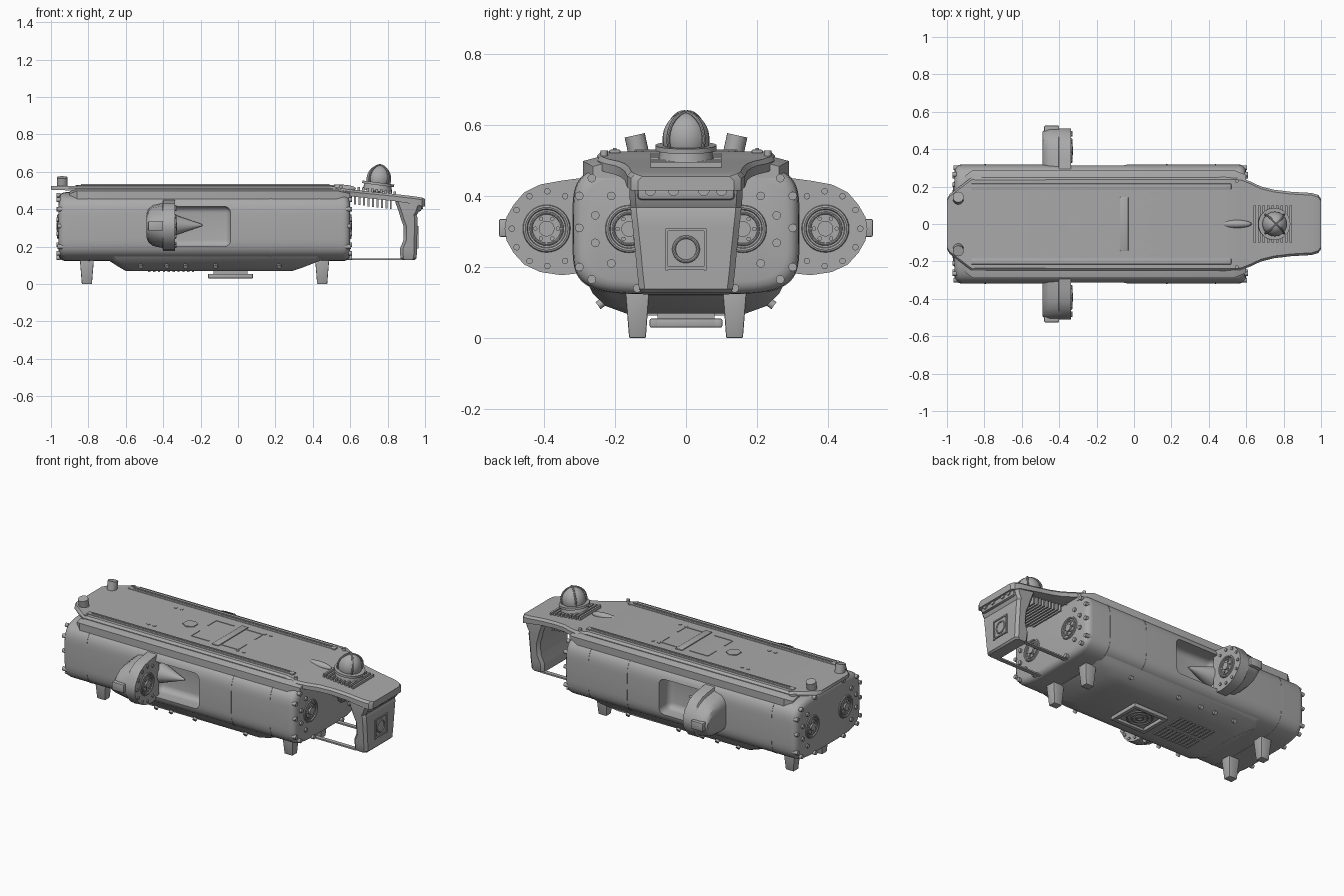
import bpy, bmesh, math
from mathutils import Vector, Matrix

if "Cube" in bpy.data.objects:
    bpy.data.objects.remove(bpy.data.objects["Cube"])


def material(name, value):
    m = bpy.data.materials.new(name)
    m.use_nodes = True
    m.diffuse_color = (value, value, value, 1)
    m.node_tree.nodes["Principled BSDF"].inputs["Base Color"].default_value = (value, value, value, 1)
    return m


GREY = material("plain_grey", 0.4)


def finish(name, bm, bevel=0, segments=2):
    bmesh.ops.recalc_face_normals(bm, faces=bm.faces)
    if bevel:
        bmesh.ops.bevel(bm, geom=bm.edges[:], offset=bevel, segments=segments, affect='EDGES', profile=0.5)
    me = bpy.data.meshes.new(name)
    bm.to_mesh(me)
    bm.free()
    me.materials.append(GREY)
    ob = bpy.data.objects.new(name, me)
    bpy.context.collection.objects.link(ob)
    bpy.ops.object.select_all(action='DESELECT')
    ob.select_set(True)
    bpy.context.view_layer.objects.active = ob
    bpy.ops.object.shade_smooth_by_angle(angle=math.radians(32))
    return ob


def loft(name, rings, bevel=0):
    """Skin a list of equal-length rings and cap both ends."""
    bm = bmesh.new()
    vs = [[bm.verts.new(p) for p in r] for r in rings]
    n = len(rings[0])
    for a, b in zip(vs, vs[1:]):
        for i in range(n):
            bm.faces.new((a[i], a[(i + 1) % n], b[(i + 1) % n], b[i]))
    bm.faces.new(vs[0])
    bm.faces.new(vs[-1])
    return finish(name, bm, bevel)


def box(name, lo, hi, bevel=0, segments=2):
    lo, hi = Vector(lo), Vector(hi)
    bm = bmesh.new()
    bmesh.ops.create_cube(bm, size=1, matrix=Matrix.Translation((lo + hi) / 2) @ Matrix.Diagonal((*(hi - lo), 1)))
    return finish(name, bm, bevel, segments)


def cyl(name, centre, r, depth, axis=(0, 0, 1), r2=None, sides=24):
    bm = bmesh.new()
    rot = Vector(axis).to_track_quat('Z', 'Y').to_matrix().to_4x4()
    bmesh.ops.create_cone(bm, cap_ends=True, segments=sides, radius1=r, radius2=r if r2 is None else r2,
                          depth=depth, matrix=Matrix.Translation(centre) @ rot)
    return finish(name, bm)


def ring(name, centre, r, tube, axis=(0, 0, 1), squash=1.0, sides=32):
    """Torus around an axis."""
    rot = Vector(axis).to_track_quat('Z', 'Y').to_matrix()
    bm = bmesh.new()
    grid = []
    for i in range(sides):
        a = math.tau * i / sides
        row = []
        for j in range(8):
            b = math.tau * j / 8
            d = r + tube * math.cos(b)
            p = Vector((d * math.cos(a), d * math.sin(a), tube * squash * math.sin(b)))
            row.append(bm.verts.new(rot @ p + Vector(centre)))
        grid.append(row)
    for i in range(sides):
        for j in range(8):
            a, b = grid[i], grid[(i + 1) % sides]
            bm.faces.new((a[j], a[(j + 1) % 8], b[(j + 1) % 8], b[j]))
    return finish(name, bm)


def hull_ring(x, inset=0.0):
    pts = []
    for i in range(72):
        a = math.tau * i / 72
        c, s = math.cos(a), math.sin(a)
        y = math.copysign(abs(c) ** 0.42, c) * (0.318 - inset)
        z = math.copysign(abs(s) ** 0.42, s) * (0.184 - inset)
        pts.append((x, y, 0.307 + z))
    return pts


def thruster(name, x, y, z, s):
    """Round port with hub and spokes on a face pointing along s * x."""
    ring(name + "_outer_ring", (x, y, z), 0.06, 0.007, (1, 0, 0))
    ring(name + "_inner_ring", (x, y, z), 0.044, 0.004, (1, 0, 0))
    cyl(name + "_hub", (x + s * 0.004, y, z), 0.022, 0.012, (1, 0, 0))
    for k in range(6):
        a = math.tau * k / 6
        cyl(name + "_bolt", (x, y + 0.032 * math.cos(a), z + 0.032 * math.sin(a)), 0.006, 0.012, (1, 0, 0), sides=10)


# Main hull with a recess in each flank
ends = [(0, 0.034), (0.004, 0.02), (0.012, 0.009), (0.025, 0.002), (0.04, 0)]
hull = loft("hull", [hull_ring(-0.96 + d, i) for d, i in ends] + [hull_ring(0.6 - d, i) for d, i in reversed(ends)])
for s in (-1, 1):
    cutter = box("recess_cutter", (-0.37, min(s * 0.215, s * 0.45), 0.2), (-0.04, max(s * 0.215, s * 0.45), 0.415), 0.035, 5)
    mod = hull.modifiers.new("recess", 'BOOLEAN')
    mod.object, mod.solver = cutter, 'EXACT'
    bpy.context.view_layer.objects.active = hull
    bpy.ops.object.modifier_apply(modifier=mod.name)
    bpy.data.objects.remove(cutter)
hull.select_set(True)
bpy.context.view_layer.objects.active = hull
bpy.ops.object.shade_smooth_by_angle(angle=math.radians(32))
for x in (-0.795, 0.175, 0.435):
    loft("hull_seam", [hull_ring(x - 0.003, -0.0015), hull_ring(x + 0.003, -0.0015)])

# Keel under the hull
def keel_ring(z, x0, x1, w):
    c = 0.05
    half = [(x0 + c, -w), (x1 - c, -w), (x1, -w + c), (x1, w - c), (x1 - c, w), (x0 + c, w), (x0, w - c), (x0, -w + c)]
    return [(x, y, z) for x, y in half]


loft("keel", [keel_ring(0.17, -0.74, 0.52, 0.285), keel_ring(0.125, -0.69, 0.44, 0.262),
              keel_ring(0.09, -0.635, 0.35, 0.225), keel_ring(0.07, -0.6, 0.29, 0.17)])

# Sonar frame and grille on the underside
box("sonar_mount", (-0.13, -0.08, 0.045), (0.05, 0.08, 0.08))
for s in (-1, 1):
    box("sonar_frame_side", (-0.16, s * 0.09 - 0.012, 0.03), (0.08, s * 0.09 + 0.012, 0.055), 0.004)
    box("sonar_frame_end", (-0.04 + s * 0.108 - 0.012, -0.1, 0.03), (-0.04 + s * 0.108 + 0.012, 0.1, 0.055), 0.004)
    for k in range(10):
        x = -0.48 + 0.026 * k
        box("grille_slat", (x, s * 0.065 - 0.05, 0.064), (x + 0.012, s * 0.065 + 0.05, 0.075))
for r in (0.07, 0.045, 0.02):
    ring("sonar_ring", (-0.04, 0, 0.044), r, 0.006)

# Feet
for x in (-0.808, 0.45):
    for s in (-1, 1):
        rings = []
        for z, hx, y0, y1 in ((0, 0.027, 0.113, 0.16), (0.15, 0.039, 0.102, 0.172)):
            rings.append([(x - hx, s * y0, z), (x + hx, s * y0, z), (x + hx, s * y1, z), (x - hx, s * y1, z)])
        loft("foot", rings, 0.004)

# Deck, skirt and sloping tail
def deck_ring(x, w, zb, zt, slope=0.012):
    half = [(w, zb), (w, zt - 0.012), (w - slope, zt)]
    return [(x, y, z) for y, z in half] + [(x, -y, z) for y, z in reversed(half)]


loft("deck", [deck_ring(*p) for p in (
    (-1, 0.135, 0.505, 0.525), (-0.985, 0.16, 0.503, 0.525), (-0.87, 0.248, 0.5, 0.525), (0.49, 0.25, 0.49, 0.525),
    (0.57, 0.248, 0.475, 0.51), (0.62, 0.228, 0.467, 0.503), (0.68, 0.2, 0.46, 0.497), (0.75, 0.183, 0.453, 0.49),
    (0.84, 0.172, 0.443, 0.481), (0.95, 0.166, 0.425, 0.468), (0.985, 0.155, 0.415, 0.462), (1, 0.135, 0.415, 0.455))])
loft("deck_skirt", [deck_ring(x, w, 0.45, z, 0.045) for x, w, z in
                    ((-0.9, 0.26, 0.495), (-0.86, 0.29, 0.51), (0.53, 0.29, 0.51), (0.6, 0.262, 0.495))])
for s in (-1, 1):
    box("deck_rail", (-0.87, s * 0.2 - 0.016, 0.52), (0.52, s * 0.2 + 0.016, 0.53), 0.004)
    box("rail_slot", (-0.84, s * 0.2 - 0.005, 0.525), (0.49, s * 0.2 + 0.005, 0.535))
    for x in (-0.86, -0.51, -0.47, 0.09, 0.13, 0.55):
        y = 0.23 if x in (-0.86, 0.55) else 0.13
        cyl("deck_bolt", (x, s * y, 0.52), 0.01, 0.016, sides=12)
    # Hatch corner brackets
    for x0, x1 in ((-0.23, -0.11), (-0.03, 0.085)):
        box("hatch_edge", (x0, s * 0.12 - 0.003, 0.52), (x1, s * 0.12 + 0.003, 0.528))
    for x in (-0.23, 0.085):
        box("hatch_bracket", (x - 0.003, s * 0.08 - 0.04, 0.52), (x + 0.003, s * 0.08 + 0.04, 0.528))
    # Angled beacons at the bow
    cyl("beacon", (-0.94, s * 0.138, 0.542), 0.029, 0.058, (0, s * 0.22, 1))
box("hatch_bar", (-0.075, -0.145, 0.52), (-0.03, 0.145, 0.531), 0.004)
cyl("hex_plug", (-0.32, 0, 0.524), 0.042, 0.012, sides=6)

# Camera dome on a finned base, leaning with the tail
lean = Vector((0.13, 0, 1)).normalized()
tilt = lean.to_track_quat('Z', 'Y').to_matrix().to_4x4()
base = Vector((0.745, 0, 0.5))
for k in range(9):
    x = 0.64 + 0.024 * k
    z = 0.5 - (x - 0.64) * 0.13
    box("heat_fin", (x, -0.1, z - 0.015), (x + 0.012, 0.1, z + 0.02))
    box("lower_fin", (x - 0.02, -0.12, z - 0.075), (x - 0.01, 0.12, z - 0.02))
cyl("dome_neck", base + lean * 0.018, 0.08, 0.045, lean, 0.07)
cyl("dome_collar", base + lean * 0.036, 0.086, 0.014, lean, sides=40)
bm = bmesh.new()
bmesh.ops.create_uvsphere(bm, u_segments=32, v_segments=20, radius=0.066,
                          matrix=Matrix.Translation(base + lean * 0.06) @ tilt @ Matrix.Diagonal((1, 1, 1.15, 1)))
finish("camera_dome", bm)
for side in ((1, 1, 0), (1, -1, 0)):
    ring("dome_cage", base + lean * 0.066, 0.071, 0.005, tilt.to_3x3() @ Vector(side))
bm = bmesh.new()
bmesh.ops.create_uvsphere(bm, u_segments=20, v_segments=12, radius=1,
                          matrix=Matrix.Translation((0.54, 0, 0.51)) @ Matrix.Diagonal((0.09, 0.022, 0.022, 1)))
finish("cable_fairing", bm)

# Tail handle with rear panel and sensor band
def handle_ring(z, x0, x1, w, c=0.016):
    return [(x, y, z) for x, y in ((x0 + c, -w), (x1 - c, -w), (x1, -w + c), (x1, w - c),
                                   (x1 - c, w), (x0 + c, w), (x0, w - c), (x0, -w + c))]


loft("tail_handle", [handle_ring(*p) for p in (
    (0.128, 0.875, 0.945, 0.125), (0.138, 0.868, 0.955, 0.132), (0.19, 0.866, 0.957, 0.138), (0.235, 0.885, 0.958, 0.142),
    (0.31, 0.885, 0.959, 0.15), (0.355, 0.868, 0.96, 0.155), (0.368, 0.865, 0.955, 0.156), (0.385, 0.86, 0.965, 0.158),
    (0.44, 0.84, 0.985, 0.16))])
box("sensor_band", (0.95, -0.137, 0.388), (0.982, 0.137, 0.442), 0.012)
for y in (-0.1, -0.035, 0.05, 0.1):
    cyl("sensor_lens", (0.984, y, 0.416), 0.016, 0.012, (1, 0, 0))
for s in (-1, 1):
    box("panel_frame_side", (0.952, s * 0.054 - 0.004, 0.19), (0.964, s * 0.054 + 0.004, 0.305))
    box("panel_frame_bar", (0.952, -0.058, 0.247 + s * 0.054), (0.964, 0.058, 0.255 + s * 0.054))
    box("lower_strut", (0.57, s * 0.115 - 0.012, 0.128), (0.88, s * 0.115 + 0.012, 0.137))
ring("panel_ring", (0.959, 0, 0.25), 0.034, 0.005, (1, 0, 0))

# Side pods
outline = [(0.28, 0.452), (0.35, 0.443), (0.41, 0.432), (0.455, 0.41), (0.485, 0.375), (0.505, 0.34), (0.51, 0.308),
           (0.505, 0.275), (0.485, 0.24), (0.455, 0.207), (0.41, 0.186), (0.35, 0.177), (0.28, 0.185)]
for s in (-1, 1):
    rings = [[(x, s * (0.28 + (y - 0.28) * ky), 0.31 + (z - 0.31) * kz) for y, z in outline] for x, ky, kz in
             ((-0.49, 0.93, 0.45), (-0.48, 0.97, 0.65), (-0.455, 1, 0.8), (-0.405, 1, 0.88), (-0.4, 1, 1), (-0.336, 1, 1))]
    loft("side_pod", rings)
    box("pod_tip", (-0.48, min(s * 0.49, s * 0.526), 0.285), (-0.4, max(s * 0.49, s * 0.526), 0.335), 0.005)
    thruster("pod_thruster", -0.336, s * 0.392, 0.308, 1)
    cyl("recess_cone", (-0.27, s * 0.24, 0.315), 0.06, 0.16, (1, 0, 0), 0.004)
    for k in range(9):
        a = math.radians(-120 + 30 * k)
        cyl("pod_bolt", (-0.336, s * (0.39 + 0.1 * math.cos(a)), 0.308 + 0.105 * math.sin(a)), 0.009, 0.012, (1, 0, 0), sides=10)

    # End cap ports and bolts, bow and stern
    for x, d in ((0.6, 1), (-0.96, -1)):
        thruster("end_port", x, s * 0.16, 0.307, d)
        for y, z in ((0.265, 0.45), (0.137, 0.475), (0.255, 0.345), (0.255, 0.268), (0.21, 0.4), (0.21, 0.21), (0.265, 0.165), (0.137, 0.14)):
            cyl("end_bolt", (x, s * y, z), 0.012, 0.02, (1, 0, 0), sides=12)
        for z in (0.2, 0.31, 0.4):
            cyl("rim_bolt", (x - d * 0.02, s * 0.3, z), 0.012, 0.05, (1, 0, 0), sides=12)
    for x in (-0.52, -0.38, -0.28, -0.12, 0.22):
        cyl("keel_bolt", (x, s * 0.235, 0.1), 0.012, 0.03, (0, s, -0.7), sides=12)
